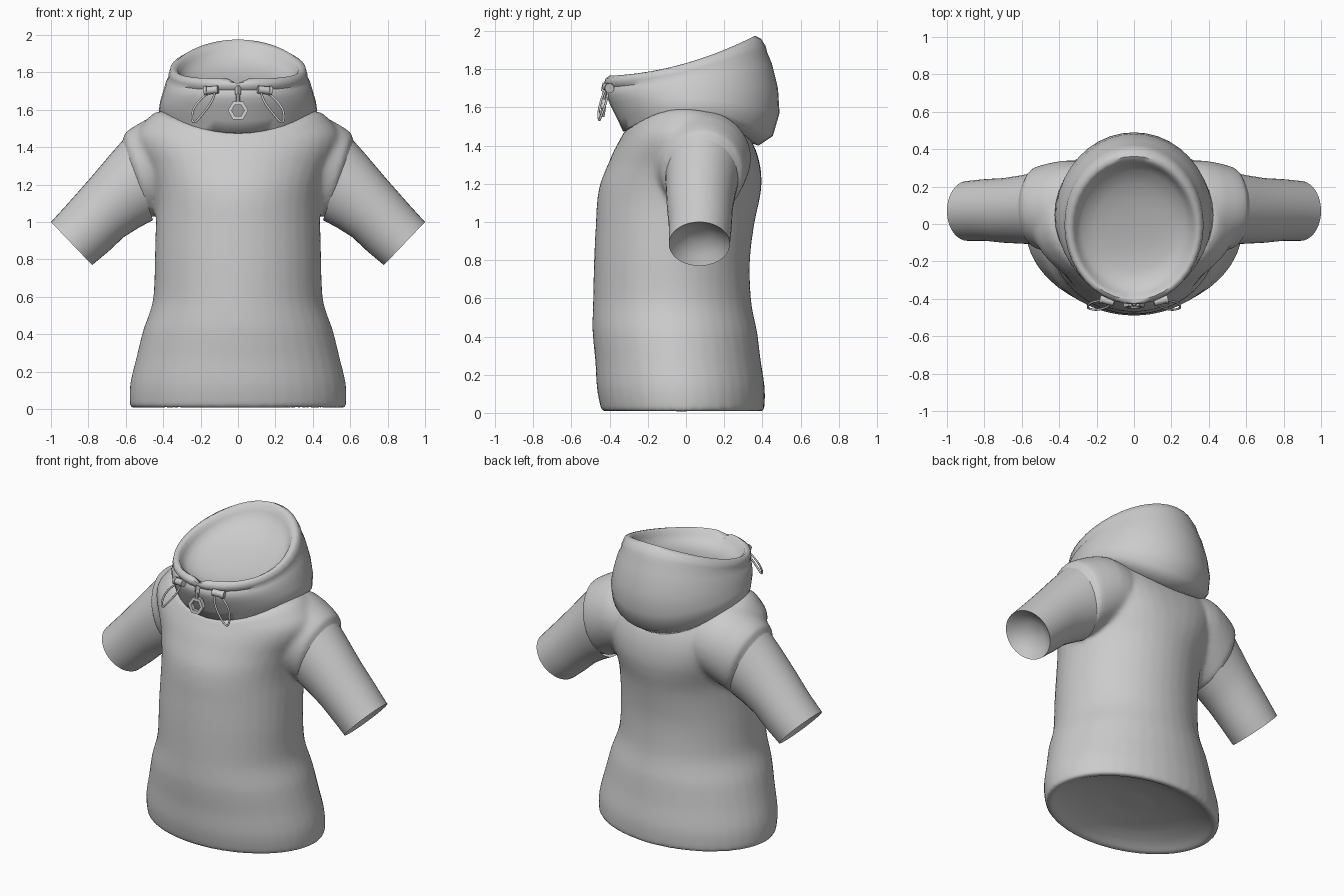
import bpy
import bmesh
from math import cos, sin, pi
from mathutils import Vector, Matrix

default_cube = bpy.data.objects.get("Cube")
if default_cube:
    bpy.data.objects.remove(default_cube, do_unlink=True)

SEGMENTS = 40


def make_material(name, colour):
    material = bpy.data.materials.new(name)
    material.use_nodes = True
    material.diffuse_color = colour
    material.node_tree.nodes["Principled BSDF"].inputs["Base Color"].default_value = colour
    return material


grey_cloth = make_material("plain grey", (0.6, 0.6, 0.6, 1.0))


def finish(name, bm, angle=60):
    """Turn a bmesh into a smooth-shaded object."""
    bmesh.ops.recalc_face_normals(bm, faces=bm.faces)
    mesh = bpy.data.meshes.new(name)
    bm.to_mesh(mesh)
    bm.free()
    mesh.materials.append(grey_cloth)
    obj = bpy.data.objects.new(name, mesh)
    bpy.context.collection.objects.link(obj)
    bpy.ops.object.select_all(action="DESELECT")
    obj.select_set(True)
    bpy.context.view_layer.objects.active = obj
    bpy.ops.object.shade_smooth_by_angle(angle=angle * pi / 180)
    return obj


def loft(bm, rings, close_start=False, close_end=False):
    """Skin a list of closed point rings."""
    loops = [[bm.verts.new(p) for p in ring] for ring in rings]
    for low, high in zip(loops, loops[1:]):
        count = len(low)
        for i in range(count):
            j = (i + 1) % count
            bm.faces.new((low[i], low[j], high[j], high[i]))
    if close_start:
        bm.faces.new(loops[0][::-1])
    if close_end:
        bm.faces.new(loops[-1])
    return bm


def refine(rings):
    """Insert a smoothly curved ring between each neighbouring pair."""
    result = []
    last = len(rings) - 1
    for k in range(last):
        four = zip(rings[max(k - 1, 0)], rings[k], rings[k + 1], rings[min(k + 2, last)])
        result.append(rings[k])
        result.append([(Vector(b) + Vector(c)) * 9 / 16 - (Vector(a) + Vector(d)) / 16
                       for a, b, c, d in four])
    return result + [rings[last]]


def power(value, exponent):
    return abs(value) ** exponent * (1 if value >= 0 else -1)


def body_ring(width, front_y, front_z, back_y, back_z, lift=0.0, back_round=2.0, notch=0.0):
    """Tilted oval; lift raises the sides, back_round squares off the back."""
    points = []
    for i in range(SEGMENTS):
        a = 2 * pi * i / SEGMENTS
        e = 2 / back_round if sin(a) > 0 else 1.0
        u, v = power(cos(a), e), power(sin(a), e)
        x = width * u
        y = (front_y + back_y) / 2 + (back_y - front_y) / 2 * v
        z = (front_z + back_z) / 2 + (back_z - front_z) / 2 * v + lift * u * u
        if i == SEGMENTS * 3 // 4:
            z -= notch
        points.append((x, y, z))
    return points


def level_ring(z, width, front_y, back_y, back_round=2.0):
    return body_ring(width, front_y, z, back_y, z, 0.0, back_round)


def arm_ring(side, top, bottom, front_y, back_y):
    """Oval across the arm, given its upper and lower (x, z) points."""
    top, bottom = Vector(top), Vector(bottom)
    points = []
    for i in range(SEGMENTS):
        a = 2 * pi * i / SEGMENTS
        p = (top + bottom) / 2 + (top - bottom) / 2 * cos(a)
        y = (front_y + back_y) / 2 + (back_y - front_y) / 2 * sin(a)
        points.append((side * p.x, y, p.y))
    return points


# Torso: hollowed underside, rounded hem, widening into the shoulders
torso = loft(bmesh.new(), refine(refine([
    level_ring(0.1, 0.14, -0.12, 0.10),
    level_ring(0.075, 0.34, -0.27, 0.24),
    level_ring(0.035, 0.49, -0.37, 0.34),
    level_ring(0.0, 0.567, -0.43, 0.40),
    level_ring(0.04, 0.58, -0.45, 0.412),
    level_ring(0.14, 0.576, -0.468, 0.412),
    level_ring(0.27, 0.545, -0.475, 0.392),
    level_ring(0.43, 0.505, -0.49, 0.372),
    level_ring(0.58, 0.455, -0.487, 0.342),
    level_ring(0.8, 0.445, -0.482, 0.335),
    level_ring(1.0, 0.44, -0.472, 0.36),
    level_ring(1.1, 0.44, -0.467, 0.382, 2.1),
    level_ring(1.2, 0.455, -0.45, 0.396, 2.3),
    level_ring(1.3, 0.49, -0.41, 0.388, 2.4),
    level_ring(1.38, 0.53, -0.375, 0.365, 2.4),
    body_ring(0.545, -0.347, 1.43, 0.35, 1.41, 0.04, 2.3),
    body_ring(0.50, -0.33, 1.46, 0.34, 1.43, 0.09, 2.2),
    body_ring(0.40, -0.31, 1.48, 0.33, 1.45, 0.13),
    body_ring(0.22, -0.17, 1.48, 0.18, 1.46),
])), close_start=True, close_end=True)

# Shoulder caps, stepping in at the armhole seam and ending inside the sleeve
for side in (1, -1):
    loft(torso, [
        arm_ring(side, (0.30, 1.58), (0.30, 1.10), -0.21, 0.34),
        arm_ring(side, (0.40, 1.585), (0.35, 1.08), -0.19, 0.34),
        arm_ring(side, (0.48, 1.555), (0.39, 1.06), -0.165, 0.33),
        arm_ring(side, (0.56, 1.51), (0.43, 1.04), -0.14, 0.315),
        arm_ring(side, (0.61, 1.475), (0.465, 1.02), -0.124, 0.30),
        arm_ring(side, (0.615, 1.435), (0.475, 1.03), -0.09, 0.26),
        arm_ring(side, (0.70, 1.32), (0.56, 0.99), -0.08, 0.24),
    ], close_start=True, close_end=True)
body = finish("torso", torso)
blend = body.modifiers.new("blend", "REMESH")
blend.mode = "VOXEL"
blend.voxel_size = 0.014
blend.use_smooth_shade = True
soften = body.modifiers.new("soften", "SMOOTH")
soften.factor = 0.5
soften.iterations = 14

# Hood: outer bulge and rolled rim, then a shallow bowl closing the opening
hood = [
    body_ring(0.36, -0.28, 1.47, 0.32, 1.42, 0.12),
    body_ring(0.41, -0.33, 1.475, 0.38, 1.40, 0.13),
    body_ring(0.424, -0.36, 1.54, 0.455, 1.45, 0.10),
    body_ring(0.416, -0.40, 1.62, 0.49, 1.57, 0.05),
    body_ring(0.403, -0.415, 1.66, 0.482, 1.70, 0.01),
    body_ring(0.385, -0.42, 1.69, 0.45, 1.83, -0.01),
    body_ring(0.372, -0.412, 1.705, 0.425, 1.89, -0.03),
    body_ring(0.372, -0.43, 1.725, 0.418, 1.92, -0.035),
    body_ring(0.362, -0.425, 1.752, 0.393, 1.96, -0.035, 2, 0.01),
    body_ring(0.342, -0.405, 1.766, 0.362, 1.976, -0.045, 2, 0.03),
    body_ring(0.322, -0.39, 1.757, 0.338, 1.96, -0.045, 2, 0.03),
    body_ring(0.312, -0.375, 1.725, 0.325, 1.925, -0.035),
    body_ring(0.28, -0.33, 1.69, 0.29, 1.87, -0.025),
    body_ring(0.21, -0.25, 1.68, 0.21, 1.815, -0.01),
    body_ring(0.13, -0.16, 1.69, 0.13, 1.775),
    body_ring(0.05, -0.07, 1.71, 0.04, 1.745),
]
finish("hood", loft(bmesh.new(), hood, close_end=True))

# Short sleeves with hollow cuffs
for side, label in ((1, "left"), (-1, "right")):
    finish(label + "_sleeve", loft(bmesh.new(), [
        arm_ring(side, (0.60, 1.455), (0.455, 1.01), -0.108, 0.275),
        arm_ring(side, (0.68, 1.365), (0.53, 0.97), -0.105, 0.26),
        arm_ring(side, (0.79, 1.235), (0.61, 0.92), -0.10, 0.245),
        arm_ring(side, (0.9, 1.11), (0.69, 0.845), -0.09, 0.24),
        arm_ring(side, (1.0, 1.0), (0.78, 0.77), -0.09, 0.23),
        arm_ring(side, (0.945, 0.995), (0.785, 0.825), -0.05, 0.19),
        arm_ring(side, (0.88, 0.975), (0.80, 0.895), 0.01, 0.13),
    ], close_end=True))


def rod(name, centre, direction, radius, length, sides=12):
    bm = bmesh.new()
    turn = Vector(direction).to_track_quat("Z", "Y").to_matrix().to_4x4()
    bmesh.ops.create_cone(bm, cap_ends=True, segments=sides, radius1=radius, radius2=radius,
                          depth=length, matrix=Matrix.Translation(centre) @ turn)
    finish(name, bm, 40)


def cord(name, points, radius):
    """Closed smooth loop of round cord."""
    curve = bpy.data.curves.new(name, "CURVE")
    curve.dimensions = "3D"
    curve.bevel_depth = radius
    curve.bevel_resolution = 2
    spline = curve.splines.new("NURBS")
    spline.points.add(len(points) - 1)
    for point, co in zip(spline.points, points):
        point.co = (*co, 1)
    spline.use_cyclic_u = True
    spline.order_u = 3
    curve.materials.append(grey_cloth)
    bpy.context.collection.objects.link(bpy.data.objects.new(name, curve))


# Drawcord toggles with hanging loops
for side, label in ((1, "left"), (-1, "right")):
    along = (side, 0.25, -0.1)
    rod(label + "_toggle", (side * 0.14, -0.41, 1.705), along, 0.021, 0.07)
    rod(label + "_toggle_end", (side * 0.172, -0.402, 1.702), along, 0.025, 0.016)
    cord(label + "_cord_loop", [
        (side * 0.12, -0.42, 1.70), (side * 0.14, -0.445, 1.64), (side * 0.195, -0.46, 1.57),
        (side * 0.235, -0.455, 1.525), (side * 0.25, -0.445, 1.555), (side * 0.235, -0.42, 1.62),
        (side * 0.165, -0.405, 1.69)], 0.006)

# Zip pull: slider, link and six-sided ring
rod("zip_slider", (0, -0.425, 1.705), (0, 0.2, 1), 0.017, 0.045, 4)
rod("zip_link", (0, -0.428, 1.67), (0, 0.1, 1), 0.011, 0.06, 8)


def pull_ring(radius, y, sides=6):
    return [(radius * cos(2 * pi * i / sides), y + 0.15 * radius * sin(2 * pi * i / sides),
             1.597 + radius * sin(2 * pi * i / sides)) for i in range(sides)]


finish("zip_pull_ring", loft(bmesh.new(), [pull_ring(r, y) for r, y in (
    (0.034, -0.42), (0.034, -0.445), (0.055, -0.445), (0.055, -0.42), (0.034, -0.42))]), 30)
